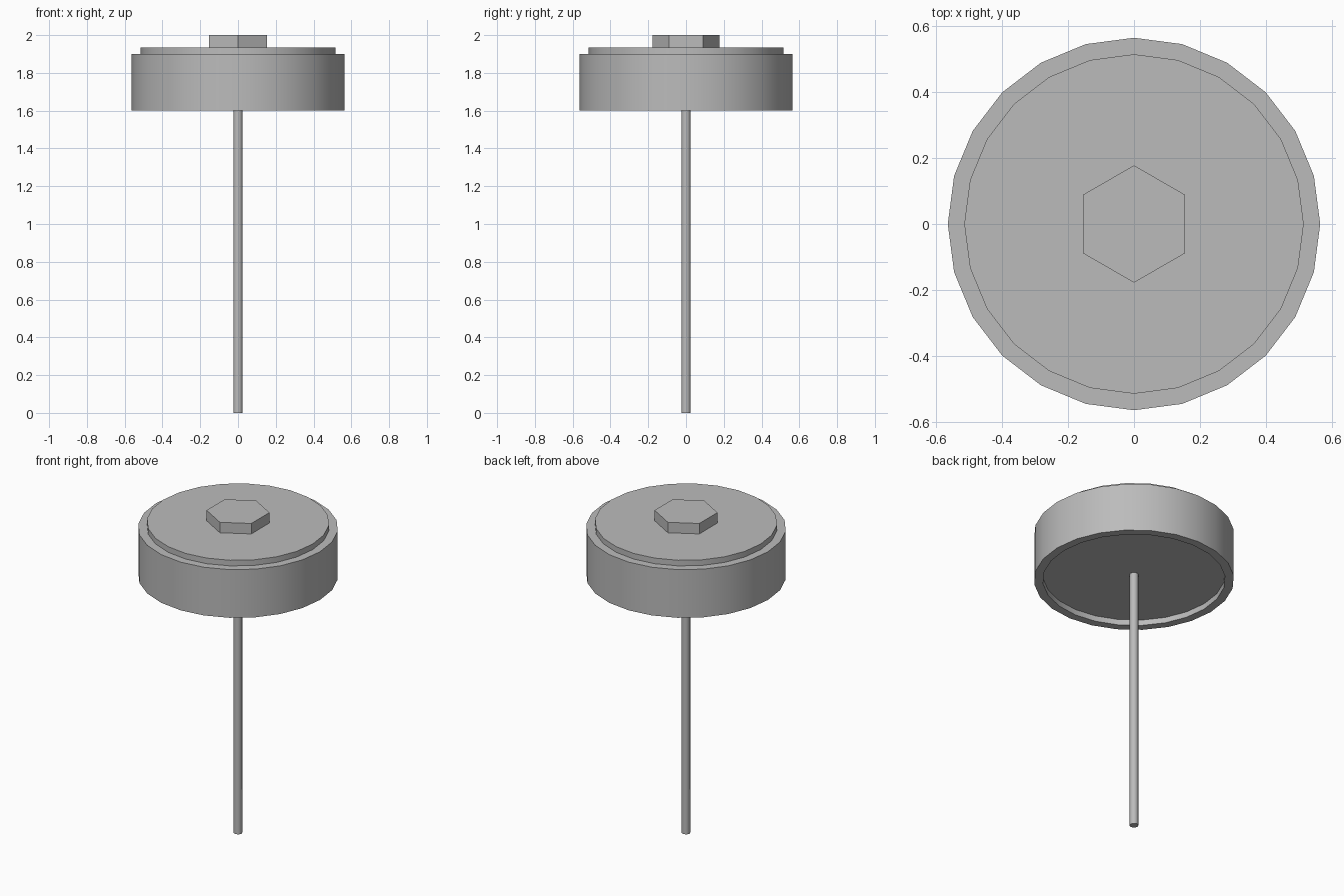
import bpy
import bmesh
import math

cube = bpy.data.objects.get("Cube")
if cube:
    bpy.data.objects.remove(cube, do_unlink=True)

GREY = (0.5, 0.5, 0.5, 1)
grey = bpy.data.materials.new("plain_grey")
grey.use_nodes = True
grey.diffuse_color = GREY
grey.node_tree.nodes["Principled BSDF"].inputs["Base Color"].default_value = GREY


def lathe(name, profile, sides, closed=False, smooth=True):
    """Turn a (radius, height) profile about z, with a corner on the y axis."""
    bm = bmesh.new()
    verts = [bm.verts.new((0, r, z)) for r, z in profile]
    edges = [bm.edges.new(pair) for pair in zip(verts, verts[1:])]
    if closed:
        edges.append(bm.edges.new((verts[-1], verts[0])))
    bmesh.ops.spin(bm, geom=verts + edges, axis=(0, 0, 1), cent=(0, 0, 0),
                   angle=math.tau, steps=sides, use_duplicate=False)
    bmesh.ops.remove_doubles(bm, verts=bm.verts, dist=0.0005)
    # Cap the open ends of a solid part
    if not closed:
        bmesh.ops.holes_fill(bm, edges=[e for e in bm.edges if e.is_boundary], sides=0)
    bmesh.ops.recalc_face_normals(bm, faces=bm.faces)
    mesh = bpy.data.meshes.new(name)
    bm.to_mesh(mesh)
    bm.free()
    mesh.materials.append(grey)
    obj = bpy.data.objects.new(name, mesh)
    bpy.context.collection.objects.link(obj)
    if smooth:
        bpy.ops.object.select_all(action="DESELECT")
        obj.select_set(True)
        bpy.context.view_layer.objects.active = obj
        bpy.ops.object.shade_smooth_by_angle(angle=math.radians(50))
    return obj


# Outer band around the plate
lathe("outer_ring", [(0.515, 1.6), (0.565, 1.6), (0.565, 1.9), (0.515, 1.9)], 24, closed=True)
# Plate set slightly high inside the band
lathe("inner_disc", [(0.515, 1.635), (0.515, 1.935)], 24)
# Hexagonal nut on top
lathe("hex_nut", [(0.178, 1.93), (0.178, 2.0)], 6, smooth=False)
# Thin rod below
lathe("rod", [(0.025, 0), (0.025, 1.65)], 8)
